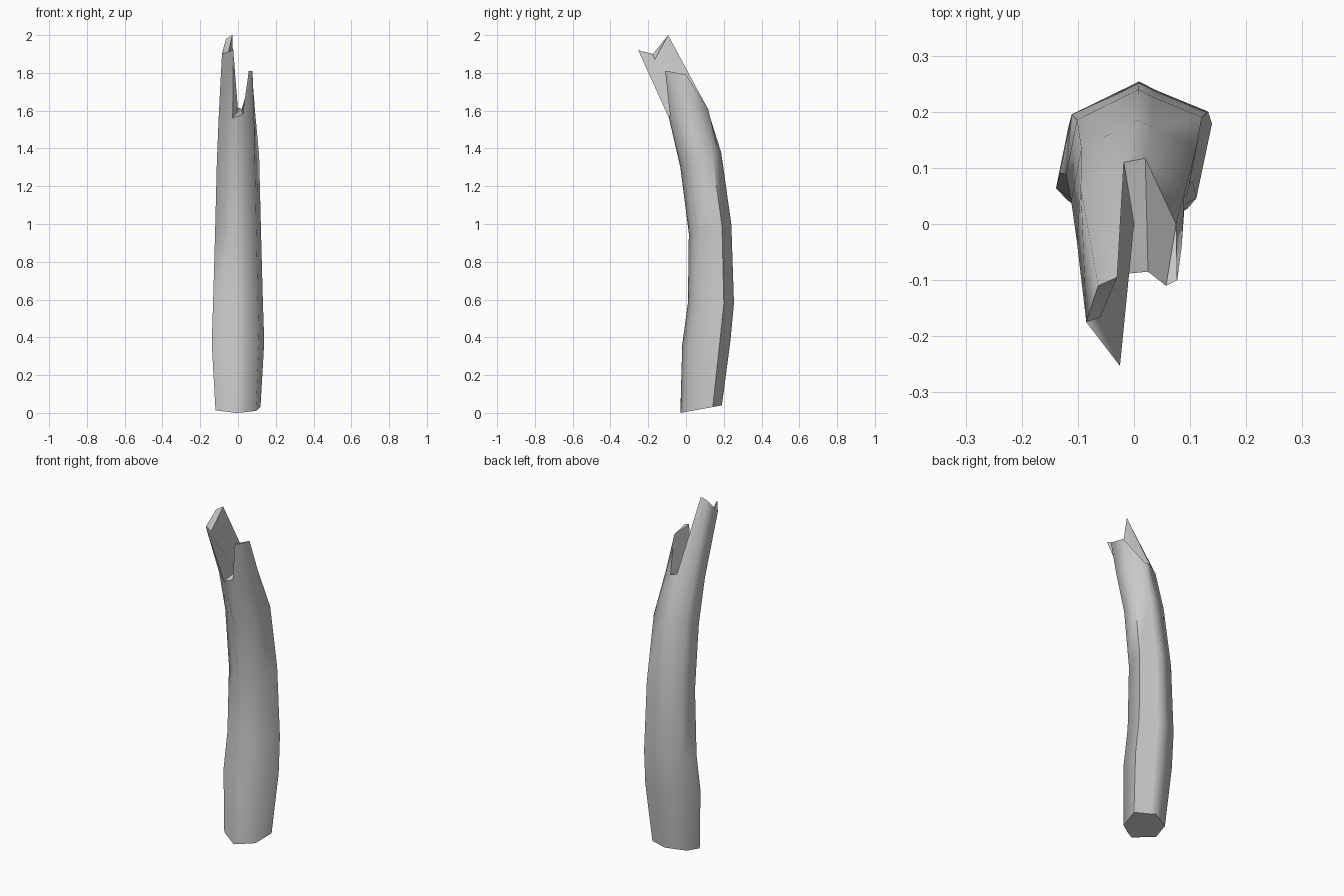
import bpy, bmesh

if "Cube" in bpy.data.objects:
    bpy.data.objects.remove(bpy.data.objects["Cube"])

bm = bmesh.new()

# Cross-section going round: (side offset, front-to-back fraction)
section = [(-0.08, 0.0), (0.32, 0.10), (0.80, 0.26), (1.0, 0.78),
           (0.28, 0.94), (0.07, 1.0), (-0.84, 0.76), (-1.0, 0.33)]

# Rings up the bent trunk: half width, front y, back y, front z, back z
rings = [(0.119, -0.03, 0.19, 0.0, 0.04), (0.139, -0.02, 0.235, 0.36, 0.38),
         (0.132, 0.01, 0.254, 0.58, 0.58), (0.121, 0.015, 0.24, 0.95, 1.0),
         (0.112, -0.03, 0.186, 1.30, 1.38)]


def ring(points):
    return [bm.verts.new(p) for p in points]


def face(*verts):
    bm.faces.new(verts)


loops = [ring([(w * s, yf + (yb - yf) * t, zf + (zb - zf) * t) for s, t in section])
         for w, yf, yb, zf, zb in rings]
# Last full ring, where the wood splits
loops.append(ring([(-0.028, -0.09, 1.56), (0.025, -0.085, 1.58), (0.085, -0.04, 1.57),
                   (0.09, 0.055, 1.60), (0.02, 0.117, 1.61), (-0.018, 0.11, 1.62),
                   (-0.095, 0.065, 1.61), (-0.102, -0.03, 1.57)]))
for a, b in zip(loops, loops[1:]):
    for i in range(8):
        j = (i + 1) % 8
        face(a[i], a[j], b[j], b[i])
face(*reversed(loops[0]))

front_l, front_r, side_fr, side_br, back_r, back_l, side_bl, side_fl = loops[-1]

# Tall left splinter
left_base = [back_l, side_bl, side_fl, front_l]
left_tip = ring([(-0.03, -0.095, 2.0), (-0.064, -0.11, 1.98),
                 (-0.085, -0.175, 1.90), (-0.025, -0.253, 1.92)])
notch = bm.verts.new((-0.06, -0.165, 1.87))
core = bm.verts.new((0.0, 0.0, 1.60))
for i in range(3):
    face(left_base[i], left_base[i + 1], left_tip[i + 1], left_tip[i])
    face(left_tip[i], left_tip[i + 1], notch)
face(back_l, left_tip[0], notch, core)
face(core, notch, left_tip[3], front_l)

# Short right splinter
tip_f, tip_m, tip_b = ring([(0.057, -0.11, 1.81), (0.077, -0.1, 1.81), (0.075, 0.0, 1.79)])
face(front_r, side_fr, tip_m, tip_f)
face(side_fr, side_br, tip_b, tip_m)
face(side_br, back_r, tip_b)
face(front_r, tip_f, tip_b, back_r)
face(tip_f, tip_m, tip_b)

# Floor of the split
face(front_l, front_r, core)
face(front_r, back_r, core)
face(back_r, back_l, core)

bmesh.ops.recalc_face_normals(bm, faces=bm.faces[:])
mesh = bpy.data.meshes.new("broken_trunk")
bm.to_mesh(mesh)
bm.free()
trunk = bpy.data.objects.new("broken_trunk", mesh)
bpy.context.collection.objects.link(trunk)
bpy.context.view_layer.objects.active = trunk
trunk.select_set(True)
bpy.ops.object.shade_smooth_by_angle(angle=1.15)
